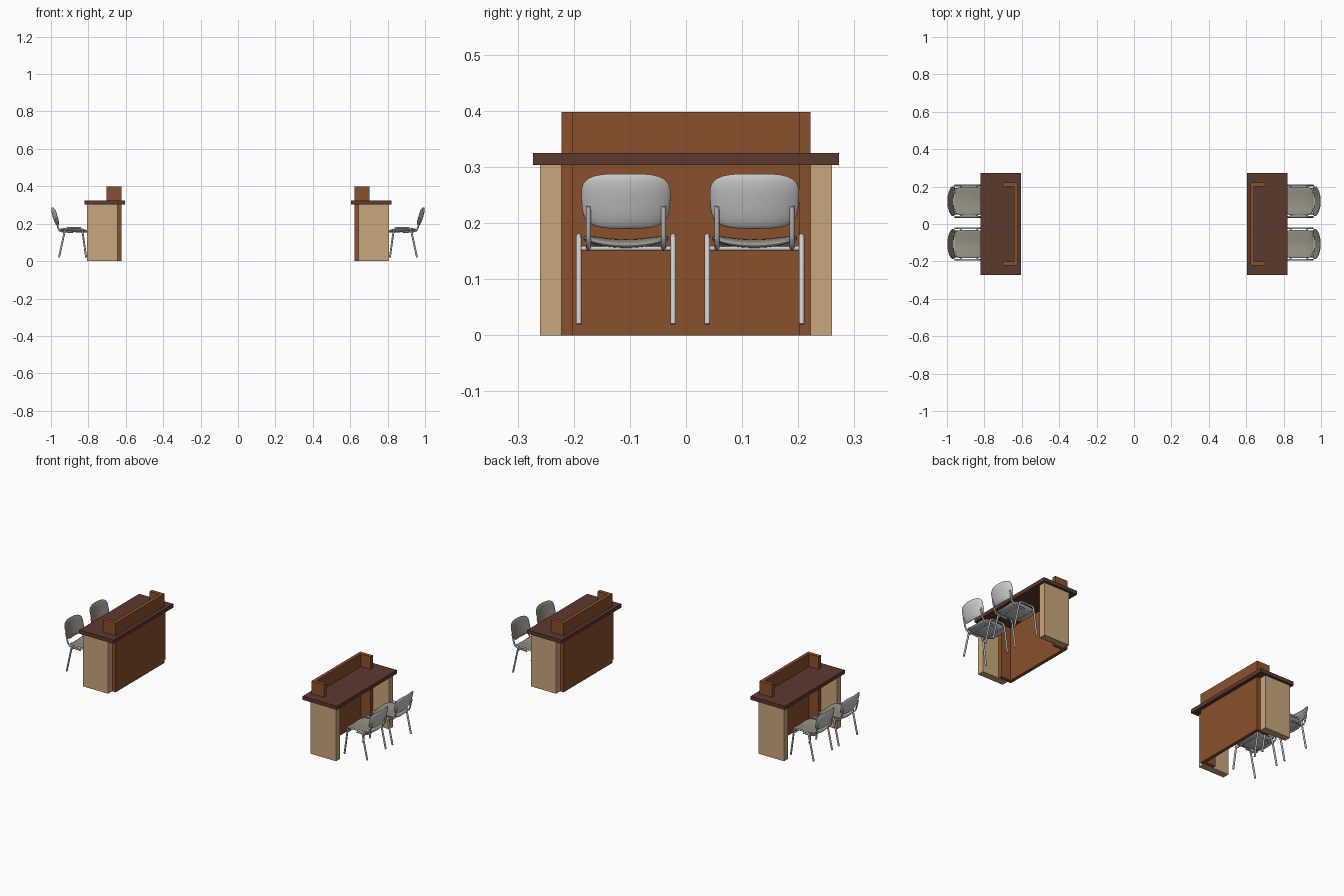
import bpy, bmesh, math
from mathutils import Vector

if "Cube" in bpy.data.objects:
    bpy.data.objects.remove(bpy.data.objects["Cube"])


def material(name, rgb):
    m = bpy.data.materials.new(name)
    m.diffuse_color = (*rgb, 1)
    m.use_nodes = True
    m.node_tree.nodes["Principled BSDF"].inputs["Base Color"].default_value = m.diffuse_color
    return m


BROWN = material("brown wood", (0.255, 0.082, 0.025))
DARK = material("dark wood", (0.105, 0.042, 0.027))
TAN = material("tan wood", (0.59, 0.385, 0.20))
SHELL = material("light grey plastic", (0.60, 0.60, 0.60))
PAD = material("taupe upholstery", (0.31, 0.285, 0.235))
TUBE = material("metal tube", (0.62, 0.62, 0.62))


def add_mesh(name, bm, mats, smooth=False):
    bmesh.ops.recalc_face_normals(bm, faces=bm.faces)
    me = bpy.data.meshes.new(name)
    bm.to_mesh(me)
    bm.free()
    for m in mats:
        me.materials.append(m)
    for p in me.polygons:
        p.use_smooth = smooth
    ob = bpy.data.objects.new(name, me)
    bpy.context.collection.objects.link(ob)
    return ob


def prism(name, s, outline, z0, z1, mat):
    """Extrude an x/y outline upward; s mirrors it across x."""
    bm = bmesh.new()
    f = bm.faces.new([bm.verts.new((s * x, y, z0)) for x, y in outline])
    r = bmesh.ops.extrude_face_region(bm, geom=[f])
    bmesh.ops.translate(bm, vec=(0, 0, z1 - z0),
                        verts=[v for v in r["geom"] if isinstance(v, bmesh.types.BMVert)])
    return add_mesh(name, bm, [mat])


def rect(x0, x1, y0, y1):
    return [(x0, y0), (x1, y0), (x1, y1), (x0, y1)]


def cushion(name, s, place, normal, thick, n):
    """Rounded-square curved pad: upholstered front, plastic rear."""
    segs, radii = 48, (0.25, 0.5, 0.7, 0.85, 0.94, 0.985)
    bm = bmesh.new()

    def vert(r, a, side):
        c, d = math.cos(a), math.sin(a)
        k = r * (abs(c) ** n + abs(d) ** n) ** (-1 / n)
        p = place(k * c, k * d) + normal * side * thick * math.sqrt(max(0, 1 - r ** 4))
        return bm.verts.new((s * p.x, p.y, p.z))

    angles = [2 * math.pi * i / segs for i in range(segs)]
    rim = [vert(1, a, 0) for a in angles]
    for idx, side in enumerate((1, -1)):
        rings = [[vert(r, a, side) for a in angles] for r in radii] + [rim]
        mid = vert(0, 0, side)
        for i in range(segs):
            j = (i + 1) % segs
            bm.faces.new((mid, rings[0][i], rings[0][j])).material_index = idx
            for a, b in zip(rings, rings[1:]):
                bm.faces.new((a[i], b[i], b[j], a[j])).material_index = idx
    return add_mesh(name, bm, [PAD, SHELL], True)


def tube(name, s, pts, radius=0.005):
    cu = bpy.data.curves.new(name, "CURVE")
    cu.dimensions = "3D"
    cu.bevel_depth = radius
    cu.bevel_resolution = 2
    cu.use_fill_caps = True
    sp = cu.splines.new("POLY")
    sp.points.add(len(pts) - 1)
    for p, (x, y, z) in zip(sp.points, pts):
        p.co = (s * x, y, z, 1)
    cu.materials.append(TUBE)
    ob = bpy.data.objects.new(name, cu)
    bpy.context.collection.objects.link(ob)


def chair(s, yc):
    # curved seat
    cushion("seat", s,
            lambda u, v: Vector((0.882 + 0.078 * u, yc + 0.076 * v,
                                 0.163 + 0.011 * v * v + 0.003 * u - 0.004 * u * u)),
            Vector((0, 0, 1)), 0.008, 5)
    # curved, tilted backrest
    cushion("backrest", s,
            lambda u, v: Vector((0.981 + 0.014 * v - 0.018 * u * u + 0.003 * (1 - v * v),
                                 yc + (0.079 + 0.003 * v) * u, 0.239 + 0.049 * v)),
            Vector((-0.96, 0, 0.27)), 0.007, 3.6)
    for d in (-1, 1):
        # side frame: two splayed legs joined by a rail
        y = yc + d * 0.084
        tube("leg_frame", s, [(x, y, z) for x, z in (
            (0.812, 0.02), (0.832, 0.162), (0.836, 0.172), (0.845, 0.177),
            (0.912, 0.177), (0.921, 0.172), (0.926, 0.162), (0.957, 0.02))])
        # backrest support
        y = yc + d * 0.067
        tube("back_support", s, [(x, y, z) for x, z in (
            (0.88, 0.155), (0.935, 0.157), (0.952, 0.163), (0.962, 0.178), (0.974, 0.23))], 0.0045)
    # cross bars under the seat
    for x in (0.838, 0.926):
        tube("cross_bar", s, [(x, yc - 0.084, 0.155), (x, yc + 0.084, 0.155)], 0.004)


for s in (-1, 1):
    # desk top and end pedestals
    prism("desk_top", s, rect(0.603, 0.82, -0.273, 0.273), 0.304, 0.325, DARK)
    for y0, y1 in ((-0.26, -0.222), (0.222, 0.26)):
        prism("pedestal", s, rect(0.645, 0.806, y0, y1), 0, 0.304, TAN)
    # U-shaped privacy panel running through the desk top
    prism("privacy_panel", s,
          [(0.623, -0.222), (0.703, -0.222), (0.703, -0.201), (0.642, -0.201),
           (0.642, 0.201), (0.703, 0.201), (0.703, 0.222), (0.623, 0.222)], 0, 0.398, BROWN)
    for yc in (-0.107, 0.122):
        chair(s, yc)
